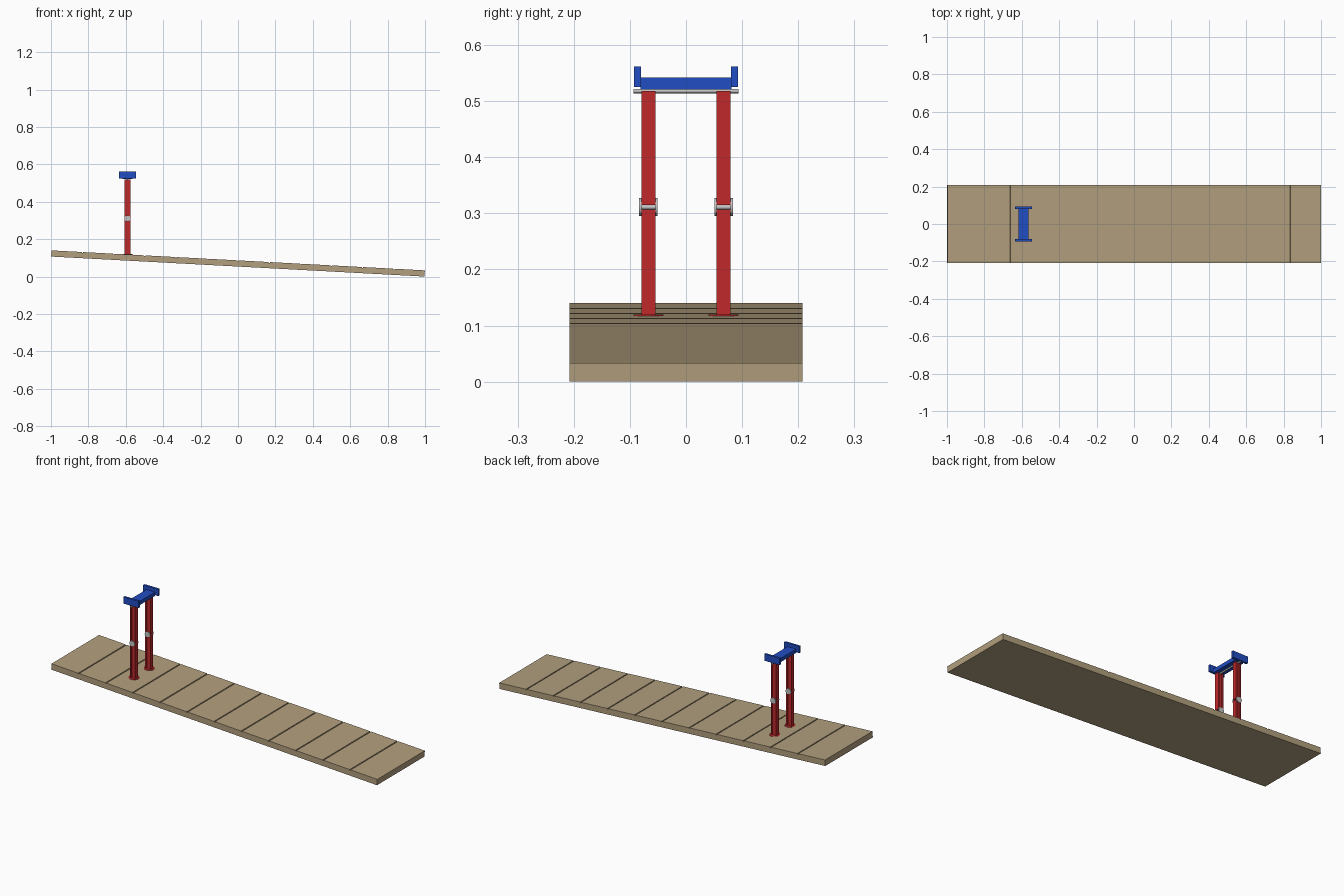
import bpy, bmesh, math
from mathutils import Matrix

if "Cube" in bpy.data.objects:
    bpy.data.objects.remove(bpy.data.objects["Cube"])


def material(name, rgb):
    m = bpy.data.materials.new(name)
    m.use_nodes = True
    m.diffuse_color = (*rgb, 1)
    m.node_tree.nodes["Principled BSDF"].inputs["Base Color"].default_value = (*rgb, 1)
    return m


TAN = material("tan board", (0.45, 0.35, 0.21))
RED = material("red paint", (0.53, 0.022, 0.024))
BLUE = material("blue paint", (0.015, 0.075, 0.54))
STEEL = material("pale steel", (0.55, 0.55, 0.55))


def finish(name, bm, mat, loc=(0, 0, 0), smooth=False):
    bmesh.ops.recalc_face_normals(bm, faces=bm.faces[:])
    me = bpy.data.meshes.new(name)
    bm.to_mesh(me)
    bm.free()
    me.materials.append(mat)
    ob = bpy.data.objects.new(name, me)
    ob.location = loc
    bpy.context.collection.objects.link(ob)
    if smooth:
        bpy.ops.object.select_all(action='DESELECT')
        ob.select_set(True)
        bpy.context.view_layer.objects.active = ob
        bpy.ops.object.shade_smooth_by_angle()
    return ob


def box(name, size, loc, mat):
    bm = bmesh.new()
    bmesh.ops.create_cube(bm, size=1)
    bmesh.ops.scale(bm, vec=size, verts=bm.verts)
    return finish(name, bm, mat, loc)


def cylinder(name, r, depth, loc, mat, axis='Y'):
    bm = bmesh.new()
    bmesh.ops.create_cone(bm, cap_ends=True, segments=32, radius1=r, radius2=r, depth=depth)
    if axis == 'Y':
        bmesh.ops.rotate(bm, verts=bm.verts, matrix=Matrix.Rotation(math.pi / 2, 3, 'X'))
    return finish(name, bm, mat, loc, smooth=True)


def extrude_profile(name, points, vec, loc, mat):
    bm = bmesh.new()
    face = bm.faces.new([bm.verts.new(p) for p in points])
    out = bmesh.ops.extrude_face_region(bm, geom=[face])
    moved = [v for v in out["geom"] if isinstance(v, bmesh.types.BMVert)]
    bmesh.ops.translate(bm, verts=moved, vec=vec)
    return finish(name, bm, mat, loc)


# Sloping ramp: one side profile with a shallow groove at each plank joint
PLANKS, THICK, GROOVE, DEPTH = 12, 0.033, 0.003, 0.004
profile = [(1, -THICK / 2), (-1, -THICK / 2), (-1, THICK / 2)]
for i in range(1, PLANKS):
    x = -1 + 2 * i / PLANKS
    profile += [(x - GROOVE, THICK / 2), (x - GROOVE, THICK / 2 - DEPTH),
                (x + GROOVE, THICK / 2 - DEPTH), (x + GROOVE, THICK / 2)]
profile.append((1, THICK / 2))
SLOPE = math.atan(0.107 / 2)
ramp = extrude_profile("ramp", [(x, -0.208, z) for x, z in profile], (0, 0.416, 0),
                       (0, 0, 0.07), TAN)
ramp.rotation_euler.y = SLOPE
ramp.scale.x = 0.9995

# Pair of legs, each hinged at mid height
X, LEG_Y, HINGE_Z = -0.591, 0.067, 0.311
W, D, WEB, FLANGE = 0.0125, 0.016, 0.007, 0.008
quarter = [(D, W), (D - FLANGE, W), (D - FLANGE, WEB)]
half = quarter + [(-x, y) for x, y in reversed(quarter)]
section = half + [(x, -y) for x, y in reversed(half)]
for side, s in (("left", 1), ("right", -1)):
    y = s * LEG_Y
    for part, z0, z1 in (("lower", 0.11, 0.307), ("upper", 0.315, 0.518)):
        extrude_profile(f"{part}_leg_{side}", [(px, py, 0) for px, py in section],
                        (0, 0, z1 - z0), (X, y, z0), RED)
    cylinder(f"foot_disc_{side}", 0.027, 0.003, (X, y, 0.1185), RED, 'Z')
    cylinder(f"hinge_pin_{side}", 0.004, 0.03, (X, y, HINGE_Z), STEEL)
    for face, t in (("outer", s), ("inner", -s)):
        cylinder(f"hinge_cap_{face}_{side}", 0.016, 0.004,
                 (X, y + t * (W + 0.002), HINGE_Z), STEEL)
    # Upright end plate of the crossbar
    box(f"end_plate_{side}", (0.093, 0.012, 0.037), (X, s * 0.0865, 0.5435), BLUE)

# Top axle and crossbar
cylinder("top_axle", 0.004, 0.187, (X, 0, 0.518), STEEL)
box("crossbar", (0.053, 0.162, 0.021), (X, 0, 0.5315), BLUE)
